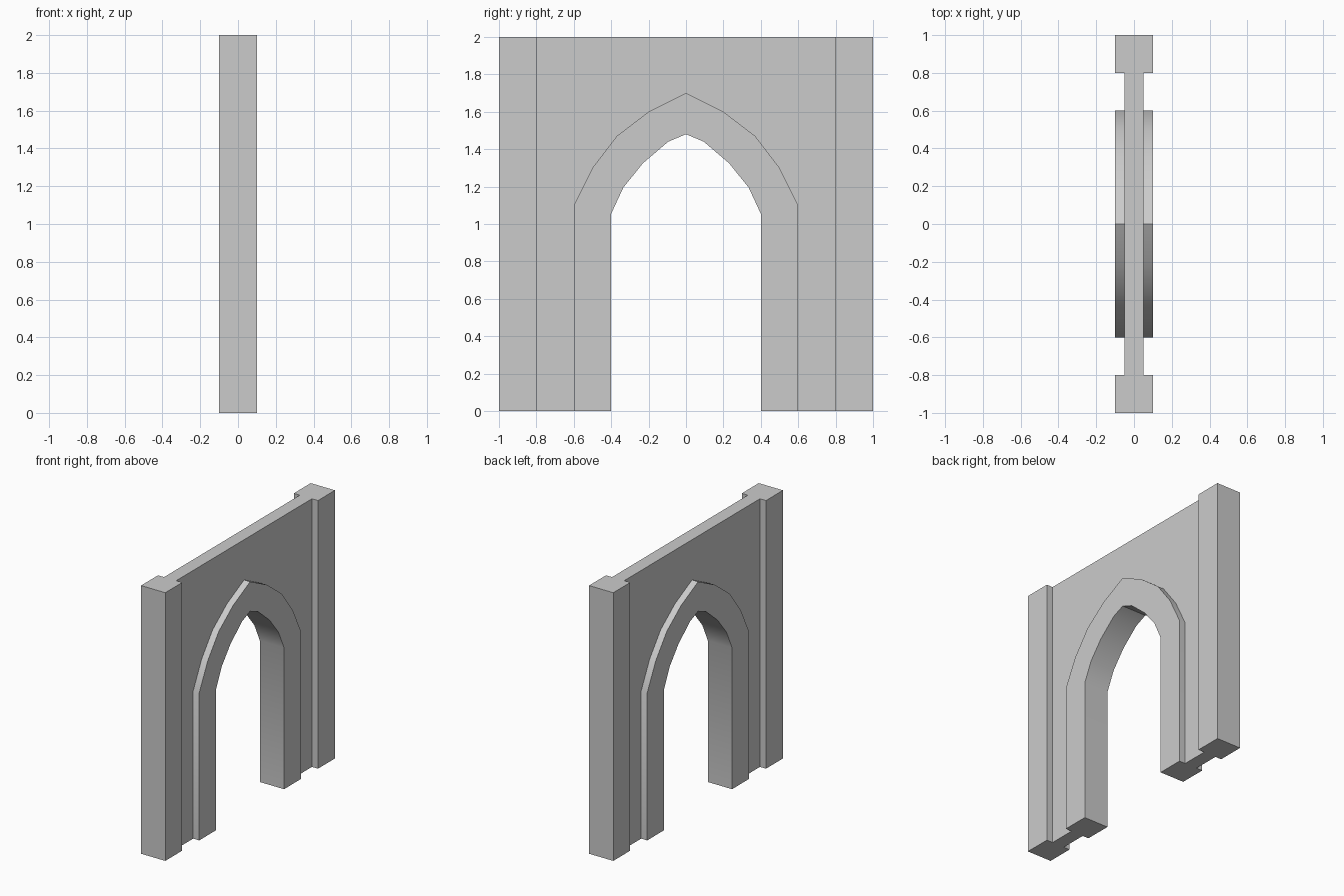
import bpy
import math

if "Cube" in bpy.data.objects:
    bpy.data.objects.remove(bpy.data.objects["Cube"])

# Right half of the arch outlines as (y, z), from floor to peak
OUTER = [(0.6, 0), (0.6, 1.1), (0.5, 1.3), (0.37, 1.47), (0.2, 1.6), (0, 1.7)]
INNER = [(0.4, 0), (0.4, 1.055), (0.335, 1.195), (0.23, 1.325), (0.095, 1.44), (0, 1.48)]


def full_arch(half):
    """Mirror a half outline into a full one running from +y to -y."""
    return half + [(-y, z) for y, z in reversed(half[:-1])]


def extruded_band(name, inside, outside, half_depth):
    """Closed solid between two matching outlines, extruded along x."""
    n = len(inside)
    verts = [(x, y, z) for x in (half_depth, -half_depth)
             for line in (inside, outside) for y, z in line]
    fi, fo, bi, bo = 0, n, 2 * n, 3 * n
    faces = []
    for i in range(n - 1):
        j = i + 1
        faces += [(fi + i, fo + i, fo + j, fi + j),
                  (bi + j, bo + j, bo + i, bi + i),
                  (fo + i, bo + i, bo + j, fo + j),
                  (fi + j, bi + j, bi + i, fi + i)]
    e = n - 1
    faces += [(fi, bi, bo, fo), (fo + e, bo + e, bi + e, fi + e)]
    mesh = bpy.data.meshes.new(name)
    mesh.from_pydata(verts, [], faces)
    mesh.update()
    obj = bpy.data.objects.new(name, mesh)
    bpy.context.collection.objects.link(obj)
    return obj


# Raised arch surround
outer, inner = full_arch(OUTER), full_arch(INNER)
surround = extruded_band("arch_surround", inner, outer, 0.1)
bpy.context.view_layer.objects.active = surround
surround.select_set(True)
bpy.ops.object.shade_smooth_by_angle(angle=math.radians(30))
surround.select_set(False)

# Thin wall panel around the surround
border = full_arch([(0.8, 0), (0.8, 1.1), (0.8, 2), (0.5, 2), (0.25, 2), (0, 2)])
extruded_band("wall_panel", outer, border, 0.05)

# Square pillars at both ends
for side, label in ((1, "right"), (-1, "left")):
    bpy.ops.mesh.primitive_cube_add(size=1, location=(0, side * 0.9, 1))
    pillar = bpy.context.object
    pillar.name = label + "_pillar"
    pillar.scale = (0.2, 0.2, 2)
